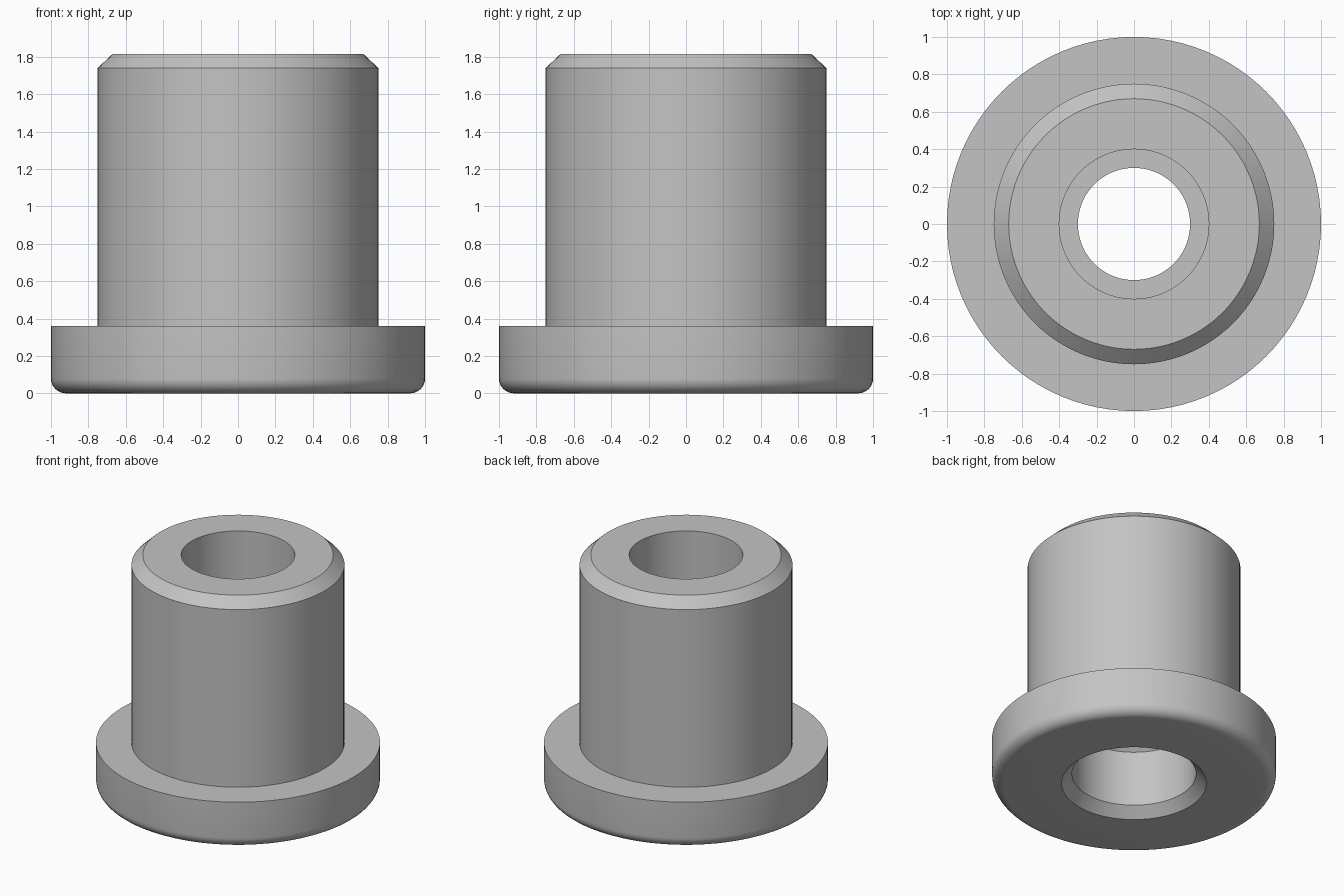
import bpy
import bmesh
import math

cube = bpy.data.objects.get("Cube")
if cube:
    bpy.data.objects.remove(cube, do_unlink=True)

SIDES = 96
FILLET = 0.08

grey = bpy.data.materials.new("plain grey")
grey.use_nodes = True
colour = (0.55, 0.55, 0.55, 1)
grey.diffuse_color = colour
grey.node_tree.nodes["Principled BSDF"].inputs["Base Color"].default_value = colour

# Outer profile: rounded flange foot, then flange, barrel and top chamfer
profile = []
for i in range(9):
    a = math.pi / 2 * i / 8
    profile.append((1 - FILLET + FILLET * math.sin(a), FILLET - FILLET * math.cos(a)))
profile += [(1, 0.36), (0.75, 0.36), (0.75, 1.74), (0.67, 1.815)]

# Bore: upper counterbore, ledge, narrow hole, cone, lower bore, countersink
profile += [(0.4, 1.815), (0.4, 1.0), (0.3, 1.0), (0.3, 0.64),
            (0.437, 0.505), (0.437, 0.075), (0.51, 0)]

# Revolve the closed profile around the z axis
bm = bmesh.new()
verts = [bm.verts.new((r, 0, z)) for r, z in profile]
edges = [bm.edges.new((v, verts[(i + 1) % len(verts)])) for i, v in enumerate(verts)]
bmesh.ops.spin(bm, geom=verts + edges, cent=(0, 0, 0), axis=(0, 0, 1),
               angle=math.tau, steps=SIDES, use_merge=True)
bmesh.ops.remove_doubles(bm, verts=bm.verts[:], dist=0.0001)
bmesh.ops.recalc_face_normals(bm, faces=bm.faces[:])

mesh = bpy.data.meshes.new("flanged_bushing")
bm.to_mesh(mesh)
bm.free()
mesh.materials.append(grey)
bushing = bpy.data.objects.new("flanged_bushing", mesh)
bpy.context.collection.objects.link(bushing)

# Smooth round walls with crisp machined edges
bpy.ops.object.select_all(action="DESELECT")
bushing.select_set(True)
bpy.context.view_layer.objects.active = bushing
bpy.ops.object.shade_smooth_by_angle(angle=math.radians(30))
